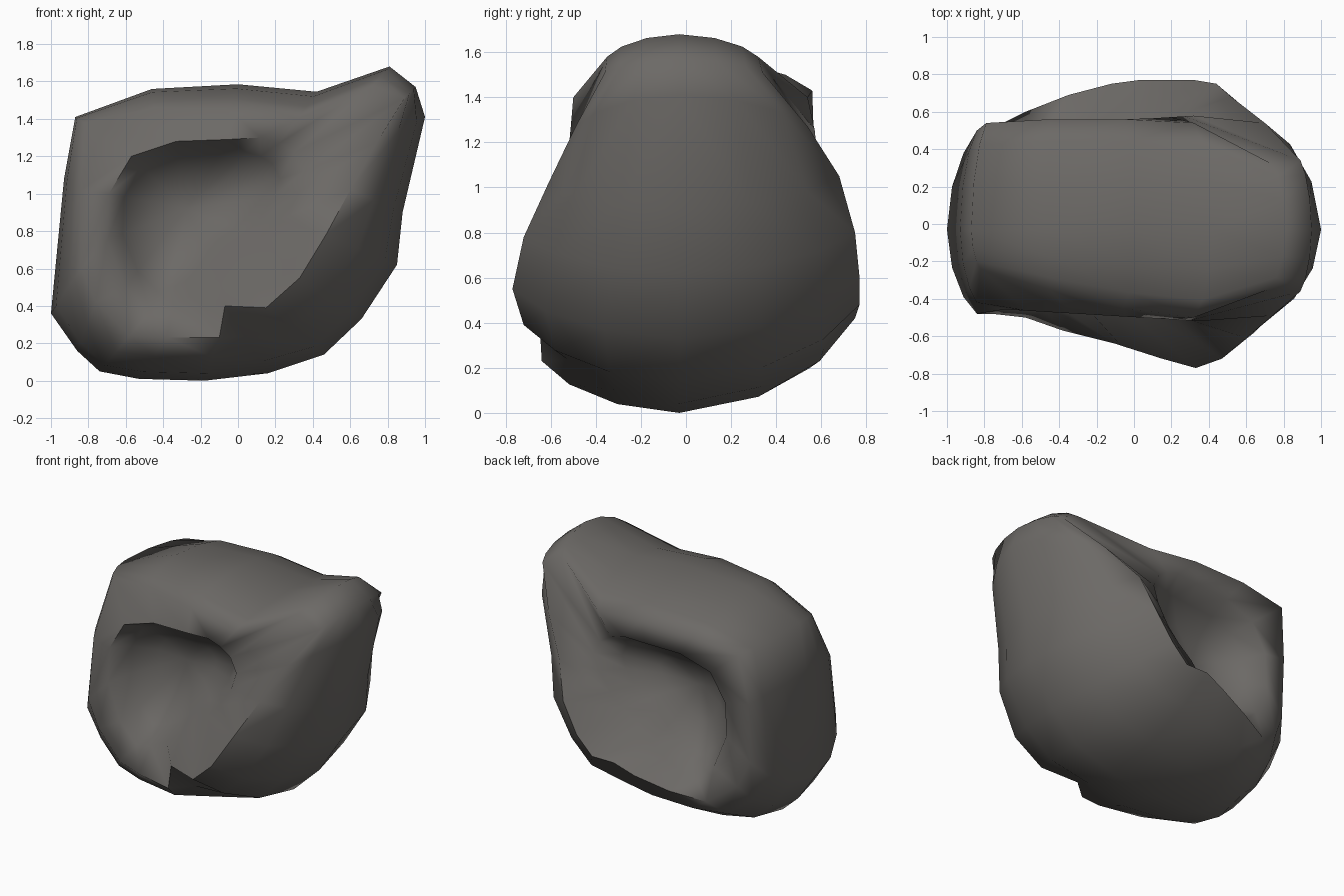
import bpy, bmesh
from mathutils import Vector

cube = bpy.data.objects.get("Cube")
if cube:
    bpy.data.objects.remove(cube, do_unlink=True)

MID_Y = -0.03

# Outline of the middle section (x, z)
outline = [(-1, .36), (-.93, 1.08), (-.87, 1.41), (-.46, 1.56), (0, 1.585), (.42, 1.545),
           (.81, 1.68), (.95, 1.57), (1, 1.41), (.88, .9), (.85, .62), (.66, .33),
           (.46, .14), (.16, .04), (-.18, 0), (-.53, .01), (-.74, .05), (-.86, .16)]

# Ridge around the front face (x, z, distance from the middle plane)
front_ridge = [(-.84, .6, .48), (-.84, 1.02, .42), (-.82, 1.38, .24), (-.45, 1.46, .35),
               (-.05, 1.45, .45), (.32, 1.4, .5), (.72, 1.58, .35), (.89, 1.51, .36),
               (.74, 1.27, .49), (.6, 1.02, .61), (.47, .78, .72), (.33, .55, .77),
               (.15, .39, .72), (-.07, .4, .65), (-.1, .23, .64), (-.38, .23, .57),
               (-.58, .24, .5), (-.76, .42, .48)]

# Ridge around the back face
back_ridge = [(-.84, .6, .48), (-.84, 1.02, .5), (-.79, 1.37, .54), (-.45, 1.42, .56),
              (-.05, 1.43, .56), (.32, 1.4, .54), (.74, 1.58, .32), (.89, 1.51, .34),
              (.7, 1.27, .54), (.52, 1.05, .68), (.44, .8, .75), (.32, .6, .77),
              (.2, .48, .77), (.03, .48, .77), (-.12, .42, .75), (-.35, .35, .69),
              (-.58, .3, .6), (-.76, .42, .51)]

# Rim of the hollow in each side face (x, z)
rim = [(-.7, .75), (-.69, 1), (-.57, 1.2), (-.33, 1.28), (-.05, 1.29), (.12, 1.3),
       (.22, 1.27), (.3, 1.22), (.35, 1.12), (.31, 1), (.22, .86), (.12, .76),
       (0, .67), (-.1, .56), (-.22, .47), (-.35, .4), (-.47, .37), (-.6, .5)]

bowl_centre = Vector((-.28, .92))


def mix(a, b, t):
    return a + (b - a) * t


def side_rings(side, ridge, rim_depth, rim_scale):
    """Rings of points from the middle section out to the ridge and into the hollow."""
    rings = []
    # Rounded shell between the middle and the ridge
    for across, inset in ((.45, .17), (.8, .55), (1, 1)):
        ring = []
        for (x, z), (rx, rz, depth) in zip(outline, ridge):
            ring.append((mix(x, rx, inset), mix(MID_Y, side * depth, across), mix(z, rz, inset)))
        rings.append(ring)
    # Bowl of the hollow
    for shrink, sink in ((0, 0), (.2, .14), (.55, .25)):
        ring = []
        for x, z in rim:
            p = bowl_centre.lerp(Vector((x, z)), rim_scale * (1 - shrink))
            lean = .06 * (x + .3) * (1 - shrink)
            ring.append((p.x, side * (rim_depth + lean - sink), p.y))
        rings.append(ring)
    return rings


def bridge(bm, first, second):
    count = len(first)
    for i in range(count):
        j = (i + 1) % count
        bm.faces.new((first[i], first[j], second[j], second[i]))


# Body: one shared middle ring, with a shell and a hollow on each side
bm = bmesh.new()
middle = [bm.verts.new((x, MID_Y, z)) for x, z in outline]
for side, ridge, depth, scale in ((-1, front_ridge, .48, 1), (1, back_ridge, .54, .95)):
    previous = middle
    for ring in side_rings(side, ridge, depth, scale):
        current = [bm.verts.new(p) for p in ring]
        bridge(bm, previous, current)
        previous = current
    tip = bm.verts.new((bowl_centre.x, side * (depth - .3), bowl_centre.y))
    for i, v in enumerate(previous):
        bm.faces.new((v, previous[(i + 1) % len(previous)], tip))
bmesh.ops.recalc_face_normals(bm, faces=bm.faces)

mesh = bpy.data.meshes.new("hollowed_rock")
bm.to_mesh(mesh)
bm.free()
rock = bpy.data.objects.new("hollowed_rock", mesh)
bpy.context.collection.objects.link(rock)

# Stone colour
stone = bpy.data.materials.new("warm_grey_stone")
stone.use_nodes = True
colour = (.15, .142, .133, 1)
stone.diffuse_color = colour
stone.node_tree.nodes["Principled BSDF"].inputs["Base Color"].default_value = colour
mesh.materials.append(stone)

# Smooth shading with crisp rims
bpy.ops.object.select_all(action="DESELECT")
rock.select_set(True)
bpy.context.view_layer.objects.active = rock
bpy.ops.object.shade_smooth_by_angle(angle=1.2)
